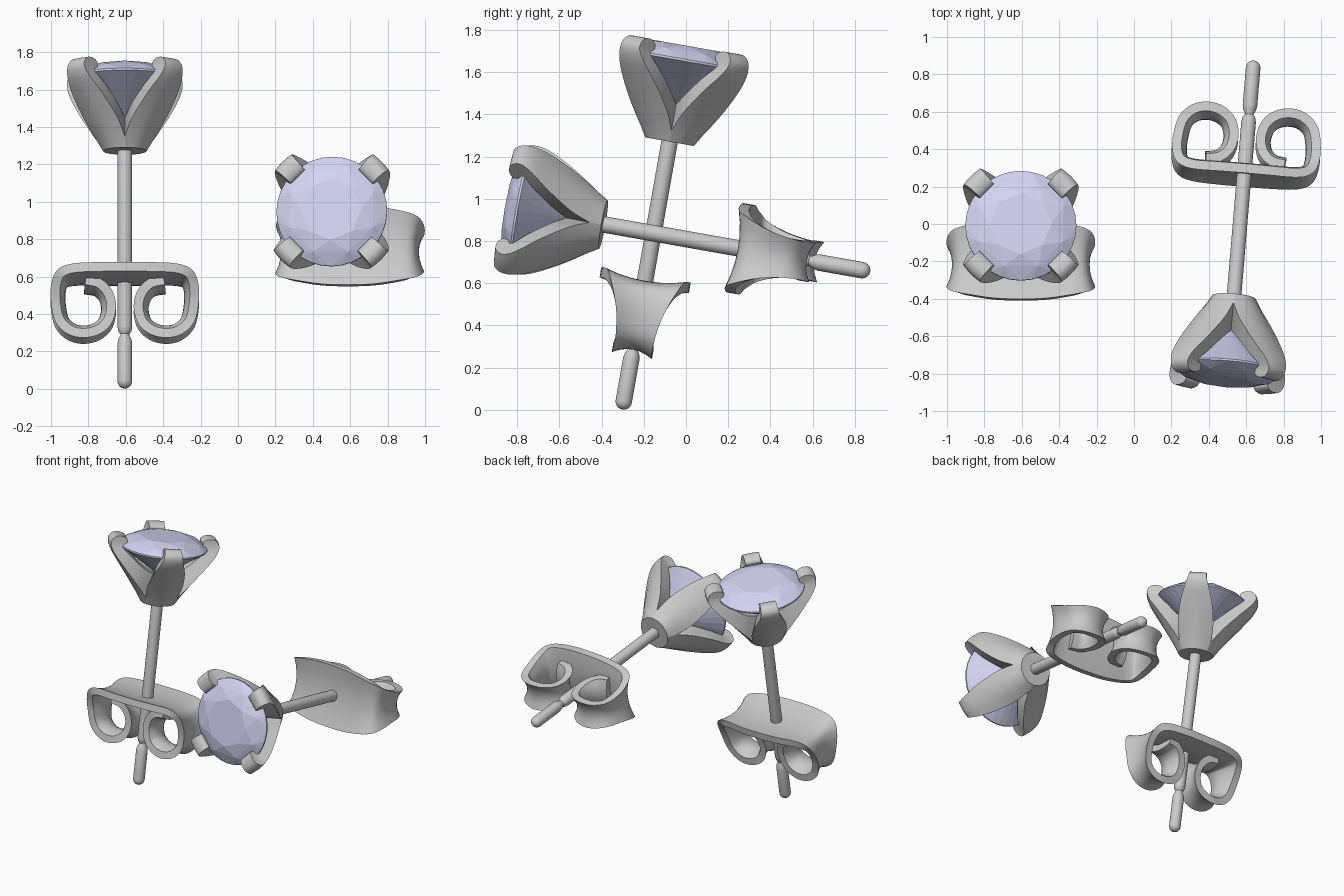
import bpy, bmesh, math
from mathutils import Matrix, Vector

if "Cube" in bpy.data.objects:
    bpy.data.objects.remove(bpy.data.objects["Cube"])

# Placement of the two earrings (local z runs from post tail to gem)
R = math.radians
places = {
    "upright": Matrix.Translation((-0.605, -0.295, 0.04)) @ Matrix.Rotation(R(-10), 4, 'X'),
    "lying": Matrix.Translation((0.637, 0.835, 0.662)) @ Matrix.Rotation(R(-4.8), 4, 'Z')
             @ Matrix.Rotation(R(80), 4, 'X'),
}


def finish(bm, name, smooth=True, mat=None):
    """Turn a bmesh into one linked object per earring."""
    bmesh.ops.remove_doubles(bm, verts=bm.verts, dist=1e-4)
    bmesh.ops.recalc_face_normals(bm, faces=bm.faces)
    me = bpy.data.meshes.new(name)
    bm.to_mesh(me)
    bm.free()
    if mat:
        me.materials.append(mat)
    for n, (place, m) in enumerate(places.items()):
        ob = bpy.data.objects.new(f"{place}_{name}", me)
        bpy.context.collection.objects.link(ob)
        ob.matrix_world = m
        if smooth and n == 0:
            bpy.ops.object.select_all(action='DESELECT')
            ob.select_set(True)
            bpy.context.view_layer.objects.active = ob
            bpy.ops.object.shade_smooth_by_angle(angle=R(32))


def spline(pts, n):
    """Catmull-Rom curve through the points."""
    p = [Vector(q) for q in pts]
    p = [2 * p[0] - p[1]] + p + [2 * p[-1] - p[-2]]
    out = []
    for a, b, c, d in zip(p, p[1:], p[2:], p[3:]):
        for i in range(n):
            t = i / n
            out.append(0.5 * (2 * b + (c - a) * t + (2 * a - 5 * b + 4 * c - d) * t * t
                              + (3 * b - a - 3 * c + d) * t ** 3))
    return out + [p[-2]]


def slab(bm, outer, inner):
    """Solid between two matching grids of points."""
    go = [[bm.verts.new(v) for v in row] for row in outer]
    gi = [[bm.verts.new(v) for v in row] for row in inner]
    rows, cols = len(go), len(go[0])
    for g in (go, gi):
        for i in range(rows - 1):
            for j in range(cols - 1):
                bm.faces.new((g[i][j], g[i + 1][j], g[i + 1][j + 1], g[i][j + 1]))
    for j in (0, cols - 1):
        for i in range(rows - 1):
            bm.faces.new((go[i][j], go[i + 1][j], gi[i + 1][j], gi[i][j]))
    for i in (0, rows - 1):
        for j in range(cols - 1):
            bm.faces.new((go[i][j], go[i][j + 1], gi[i][j + 1], gi[i][j]))


# Post: turned pin with rounded tail and a groove
bm = bmesh.new()
r = 0.039
prof = [(r * math.sin(R(a)), -r * math.cos(R(a))) for a in range(0, 91, 15)]
prof += [(r, 0.205), (0.034, 0.23), (0.024, 0.248), (0.024, 0.256), (0.034, 0.27),
         (r, 0.295), (r, 1.27), (0, 1.27)]
vs = [bm.verts.new((x, 0, z)) for x, z in prof]
es = [bm.edges.new(e) for e in zip(vs, vs[1:])]
bmesh.ops.spin(bm, geom=vs + es, cent=(0, 0, 0), axis=(0, 0, 1), angle=2 * math.pi, steps=24)
finish(bm, "post")

# Setting: four prongs, rows of (outer radius, half width, height, inner depth, half width, height)
levels = spline([
    (0.150, 0.106, 1.305, 0.0, 0.0, 1.43),
    (0.215, 0.120, 1.40, 0.12, 0.066, 1.49),
    (0.300, 0.108, 1.52, 0.225, 0.075, 1.58),
    (0.355, 0.084, 1.60, 0.285, 0.064, 1.635),
    (0.376, 0.066, 1.655, 0.285, 0.058, 1.655),
    (0.368, 0.060, 1.69, 0.262, 0.054, 1.668),
    (0.340, 0.057, 1.713, 0.258, 0.053, 1.690),
    (0.305, 0.055, 1.715, 0.275, 0.053, 1.707)], 3)
levels.insert(0, Vector((0.117, 0.117 * math.sin(R(45)), 1.25, 0, 0, 1.25)))
cols = [-1, -0.5, 0, 0.5, 1]
bm = bmesh.new()
for k in range(4):
    rot = Matrix.Rotation(R(45 + 90 * k), 3, 'Z')
    outer, inner = [], []
    for ro, ho, to, di, hi, ti in levels:
        outer.append([rot @ Vector((math.sqrt(ro * ro - (s * ho) ** 2), s * ho, to)) for s in cols])
        inner.append([rot @ Vector((di, s * hi, ti)) for s in cols])
    outer[0] = [rot @ Vector((0.117 * math.cos(R(45 * s)), 0.117 * math.sin(R(45 * s)), 1.25))
                for s in cols]
    outer[1] = [rot @ Vector((0.15 * math.cos(R(45 * s)), 0.15 * math.sin(R(45 * s)), 1.305))
                for s in cols]
    slab(bm, outer, inner)
bmesh.ops.remove_doubles(bm, verts=bm.verts, dist=1e-4)
bmesh.ops.dissolve_degenerate(bm, edges=bm.edges, dist=1e-4)
finish(bm, "prong_setting")

# Gem: faceted round cut as the hull of its rings (count, radius, height, turn)
mat = bpy.data.materials.new("gem_lavender")
mat.diffuse_color = (0.66, 0.65, 0.88, 1)
mat.use_nodes = True
mat.node_tree.nodes["Principled BSDF"].inputs["Base Color"].default_value = mat.diffuse_color
bm = bmesh.new()
for n, rad, z, turn in [(8, 0.165, 1.712, 0), (8, 0.243, 1.687, 22.5), (32, 0.297, 1.648, 0),
                        (32, 0.297, 1.638, 0), (8, 0.07, 1.49, 22.5), (1, 0, 1.43, 0)]:
    for i in range(n):
        a = R(turn + 360 * i / n)
        bm.verts.new((rad * math.cos(a), rad * math.sin(a), z))
bmesh.ops.convex_hull(bm, input=bm.verts)
bmesh.ops.dissolve_limit(bm, angle_limit=R(0.5), verts=bm.verts, edges=bm.edges)
finish(bm, "gem", smooth=False, mat=mat)

# Butterfly clutch: scrolled band (x, height, half width), mirrored about the post
half = [(0, 0.585, 0.215), (0.14, 0.585, 0.21), (0.27, 0.582, 0.19), (0.34, 0.56, 0.17),
        (0.368, 0.505, 0.14), (0.371, 0.42, 0.11), (0.35, 0.32, 0.093), (0.293, 0.262, 0.093),
        (0.22, 0.245, 0.097), (0.147, 0.262, 0.093), (0.093, 0.31, 0.088), (0.072, 0.39, 0.09),
        (0.09, 0.465, 0.1), (0.14, 0.515, 0.11), (0.21, 0.53, 0.115)]
path = spline([(-x, t, w) for x, t, w in half[:0:-1]] + half, 4)
bm = bmesh.new()
outer, inner = [], []
for i, (x, t, w) in enumerate(path):
    d = path[min(i + 1, len(path) - 1)] - path[max(i - 1, 0)]
    nrm = Vector((-d.y, 0, d.x)).normalized()
    for grid, off in ((outer, 0.025), (inner, -0.025)):
        grid.append([Vector((x, s * w, t)) + nrm * (off - 0.03 * (1 - s * s))
                     for s in [-1, -0.67, -0.33, 0, 0.33, 0.67, 1]])
slab(bm, outer, inner)
finish(bm, "butterfly_clutch")
